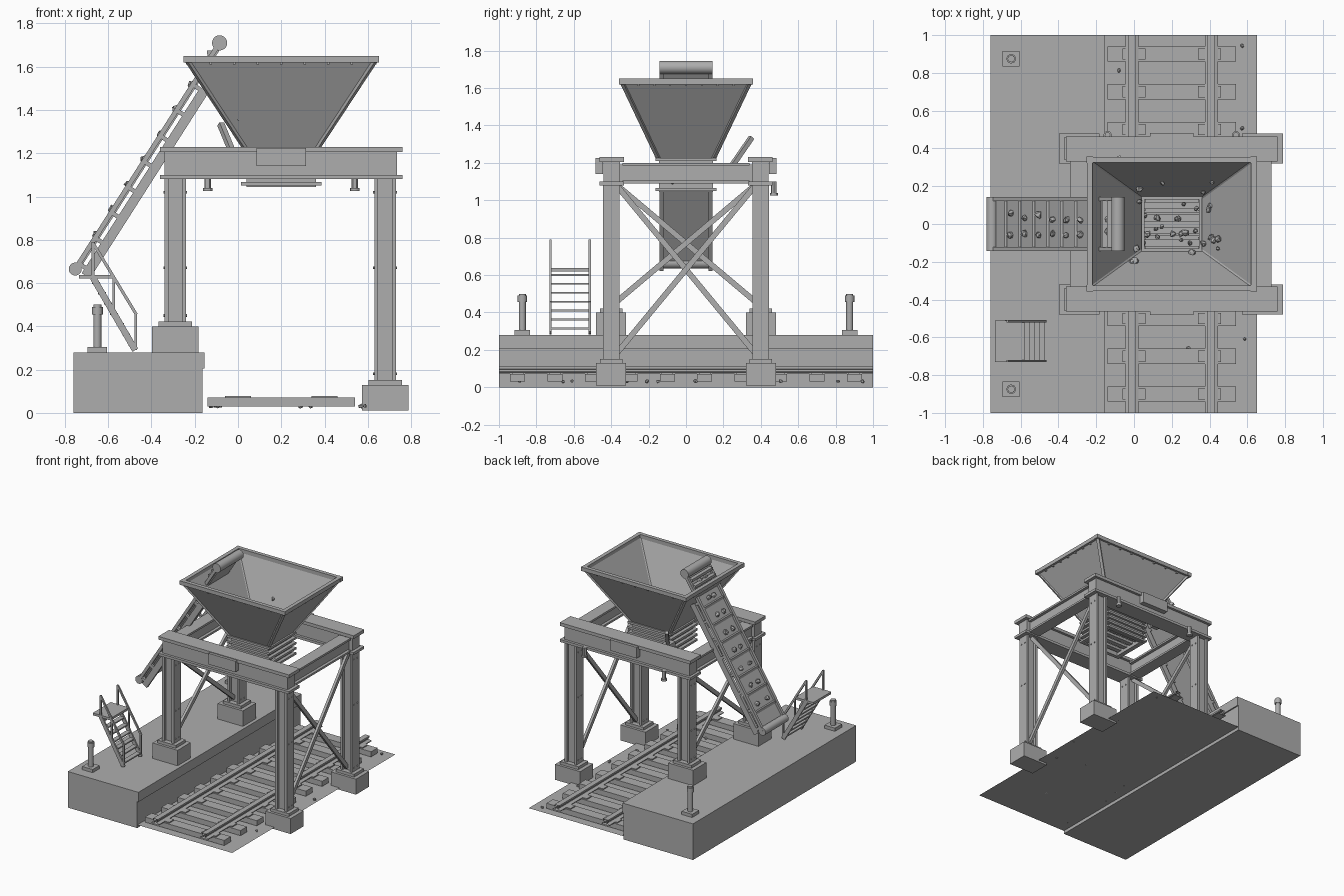
import bpy, bmesh, math, random
from mathutils import Vector, Matrix

random.seed(4)
if "Cube" in bpy.data.objects:
    bpy.data.objects.remove(bpy.data.objects["Cube"])

GREY = (0.42, 0.42, 0.42, 1)
steel = bpy.data.materials.new("plain grey")
steel.use_nodes = True
steel.diffuse_color = GREY
steel.node_tree.nodes["Principled BSDF"].inputs["Base Color"].default_value = GREY


def finish(name, bm, smooth=False):
    bmesh.ops.recalc_face_normals(bm, faces=bm.faces)
    mesh = bpy.data.meshes.new(name)
    bm.to_mesh(mesh)
    bm.free()
    mesh.materials.append(steel)
    ob = bpy.data.objects.new(name, mesh)
    bpy.context.collection.objects.link(ob)
    if smooth:
        bpy.ops.object.select_all(action="DESELECT")
        ob.select_set(True)
        bpy.context.view_layer.objects.active = ob
        bpy.ops.object.shade_smooth_by_angle()
    return ob


def box(bm, x, y, z):
    """Axis-aligned box from three (low, high) ranges."""
    size = [r[1] - r[0] for r in (x, y, z)]
    mid = [(r[0] + r[1]) / 2 for r in (x, y, z)]
    bmesh.ops.create_cube(bm, size=1, matrix=Matrix.Translation(mid) @ Matrix.Diagonal((*size, 1)))


def around(c, half):
    return (c - half, c + half)


def bar(bm, p, q, wide, thick):
    """Rectangular bar between two points, wide in the horizontal direction."""
    p, q = Vector(p), Vector(q)
    m = (q - p).to_track_quat("Z", "Y").to_matrix().to_4x4()
    m.translation = (p + q) / 2
    bmesh.ops.create_cube(bm, size=1, matrix=m @ Matrix.Diagonal((wide, thick, (q - p).length, 1)))


def rod(bm, p, q, r, sides=16):
    p, q = Vector(p), Vector(q)
    m = (q - p).to_track_quat("Z", "Y").to_matrix().to_4x4()
    m.translation = (p + q) / 2
    bmesh.ops.create_cone(bm, cap_ends=True, segments=sides, radius1=r, radius2=r,
                          depth=(q - p).length, matrix=m)


def rock(bm, pos, r):
    m = Matrix.Translation(pos) @ Matrix.Rotation(random.uniform(0, 6), 4, Vector((1, random.random(), 1)))
    new = bmesh.ops.create_icosphere(bm, subdivisions=1, radius=r, matrix=m)["verts"]
    for v in new:
        v.co = Vector(pos) + (v.co - Vector(pos)) * random.uniform(0.7, 1.2)


# Loading platform with a lip towards the track
bm = bmesh.new()
box(bm, (-0.76, -0.165), (-1, 1), (0, 0.28))
box(bm, (-0.165, -0.155), (-1, 1), (0.205, 0.28))
finish("platform", bm)

# Ground sheet
bm = bmesh.new()
bmesh.ops.create_grid(bm, x_segments=1, y_segments=1, size=1,
                      matrix=Matrix.Translation((0.243, 0, 0.025)) @ Matrix.Diagonal((0.407, 1, 1, 1)))
finish("ground_sheet", bm)

# Sleepers with rail plates
TRACK = 0.2
bm = bmesh.new()
for i in range(10):
    y = -0.9 + 0.2 * i
    box(bm, around(TRACK, 0.34), around(y, 0.04), (0.03, 0.07))
    for s in (-1, 1):
        box(bm, around(TRACK + s * 0.2, 0.06), around(y, 0.03), (0.07, 0.078))
finish("sleepers", bm)

# Rails, extruded from an open-ended section
section = [(0.034, 0.072), (0.034, 0.078), (0.009, 0.084), (0.009, 0.095), (0.02, 0.099), (0.02, 0.112)]
section += [(-x, z) for x, z in reversed(section)]
bm = bmesh.new()
for s in (-1, 1):
    rows = [[bm.verts.new((TRACK + s * 0.21 + x, y, z)) for x, z in section] for y in (-1, 1)]
    for i in range(len(section)):
        j = (i + 1) % len(section)
        bm.faces.new((rows[0][i], rows[0][j], rows[1][j], rows[1][i]))
finish("rails", bm)

# Footings and H-section columns
feet, cols, bolts = bmesh.new(), bmesh.new(), bmesh.new()
for x, base in ((-0.29, 0.28), (0.68, 0.01)):
    for y in (-0.4, 0.4):
        top = base + 0.12
        box(feet, around(x, 0.108), around(y, 0.08), (base, top))
        box(feet, around(x, 0.078), around(y, 0.06), (top, top + 0.022))
        for s in (-1, 1):
            box(cols, around(x + s * 0.041, 0.009), around(y, 0.044), (top + 0.022, 1.08))
            for z in (top + 0.05, 0.67, 1.02):
                for dy in (-0.02, 0.02):
                    rod(bolts, (x + s * 0.049, y + dy, z), (x + s * 0.055, y + dy, z), 0.006, 6)
        box(cols, around(x, 0.035), around(y, 0.022), (top + 0.022, 1.08))
finish("footings", feet)
finish("columns", cols)
finish("column_bolts", bolts)

# Main beams, cross beams and front plates
bm = bmesh.new()
for s in (-1, 1):
    y = s * 0.397
    box(bm, (-0.34, 0.735), around(y, 0.045), (1.1, 1.205))
    for z in ((1.08, 1.1), (1.205, 1.23)):
        box(bm, (-0.36, 0.76), around(y, 0.065), z)
    box(bm, (0.085, 0.315), around(s * 0.463, 0.02), (1.14, 1.225))
finish("main_beams", bm)
bm = bmesh.new()
for x in (-0.29, 0.68):
    box(bm, around(x, 0.025), (-0.36, 0.36), (1.1, 1.19))
    for z in ((1.09, 1.105), (1.185, 1.2)):
        box(bm, around(x, 0.048), (-0.34, 0.34), z)
finish("cross_beams", bm)

# Diagonal bracing on both ends
bm = bmesh.new()
for x, low in ((0.68, 0.17), (-0.29, 0.45)):
    for s in (-1, 1):
        bar(bm, (x + s * 0.012, -s * 0.38, low), (x + s * 0.012, s * 0.38, 1.09), 0.02, 0.03)
finish("bracing", bm)

# Hopper: sloped shell, rim, corner strips and rivets
TOP = [(sx * 0.435 + 0.2, sy * 0.34, 1.635) for sx, sy in ((-1, -1), (1, -1), (1, 1), (-1, 1))]
LOW = [(sx * 0.165 + 0.2, sy * 0.145, 1.225) for sx, sy in ((-1, -1), (1, -1), (1, 1), (-1, 1))]
bm = bmesh.new()
hi, lo = [[bm.verts.new(p) for p in ring] for ring in (TOP, LOW)]
for i in range(4):
    bm.faces.new((lo[i], lo[i - 1], hi[i - 1], hi[i]))
hopper = finish("hopper", bm)
shell = hopper.modifiers.new("shell", "SOLIDIFY")
shell.thickness = 0.015
shell.offset = 0
bm = bmesh.new()
for i in range(4):
    bar(bm, TOP[i - 1], TOP[i], 0.03, 0.03)
    bar(bm, LOW[i], TOP[i], 0.022, 0.022)
    box(bm, around(TOP[i][0], 0.017), around(TOP[i][1], 0.017), (1.62, 1.65))
    for k in range(1, 8):
        p = Vector(TOP[i - 1]).lerp(Vector(TOP[i]), k / 8)
        box(bm, around(p.x, 0.006), around(p.y, 0.006), (1.61, 1.625))
finish("hopper_rim", bm)

# Ribbed neck below the hopper, with outlet slats
bm = bmesh.new()
for s in (-1, 1):
    box(bm, around(0.2 + s * 0.152, 0.008), (-0.145, 0.145), (1.045, 1.24))
    box(bm, (0.04, 0.36), around(s * 0.137, 0.008), (1.045, 1.24))
    for z in (1.05, 1.09, 1.13, 1.17, 1.21):
        box(bm, around(0.2 + s * 0.17, 0.016), (-0.16, 0.16), (z, z + 0.016))
        box(bm, (0.014, 0.386), around(s * 0.15, 0.013), (z, z + 0.016))
for k in range(4):
    box(bm, (0.05, 0.35), around(-0.1 + k * 0.066, 0.018), (1.07, 1.09))
finish("hopper_neck", bm)

# Hanging pegs and control lever
bm = bmesh.new()
for x in (-0.14, 0.54):
    rod(bm, (x, 0.47, 1.03), (x, 0.47, 1.1), 0.015, 12)
    rod(bm, (x, 0.47, 1.025), (x, 0.47, 1.04), 0.022, 12)
finish("hanging_pegs", bm, True)
bm = bmesh.new()
bar(bm, (-0.02, 0.25, 1.19), (-0.08, 0.35, 1.335), 0.025, 0.025)
box(bm, around(-0.02, 0.03), (0.2, 0.28), (1.16, 1.2))
finish("lever", bm)

# Conveyor: side channels, belt, cleats, pulleys and load
START, END = Vector((-0.752, 0, 0.665)), Vector((-0.085, 0, 1.71))
along = (END - START).normalized()
out = Vector((-along.z, 0, along.x))
side = Vector((0, 1, 0))
frame, belt, load = bmesh.new(), bmesh.new(), bmesh.new()
for s in (-1, 1):
    edge = side * s * 0.132
    bar(frame, START + edge - out * 0.058, END + edge - out * 0.058 - along * 0.22, 0.022, 0.045)
    bar(frame, START + edge, END + edge, 0.022, 0.022)
    for k in range(8):
        p = START + edge + along * (0.03 + 0.14 * k)
        bar(frame, p, p - out * 0.06, 0.018, 0.02)
finish("conveyor_frame", frame)
bar(belt, START - out * 0.012, END - out * 0.012, 0.245, 0.012)
for k in range(1, 9):
    p = START + along * 0.137 * k
    bar(belt, p - side * 0.122, p + side * 0.122, 0.014, 0.02)
    for y in (-0.05, 0.04):
        rock(load, p + along * 0.05 + side * (y + random.uniform(-0.02, 0.02)) + out * 0.003, 0.02)
finish("conveyor_belt", belt)
finish("belt_load", load)
bm = bmesh.new()
for p, r in ((START, 0.03), (END, 0.035)):
    rod(bm, p - side * 0.142, p + side * 0.142, r, 20)
finish("conveyor_pulleys", bm, True)
bm = bmesh.new()
for a in (0.06, 0.11):
    p = END - along * a + out * 0.012
    bar(bm, p - side * 0.125, p + side * 0.125, 0.03, 0.02)
finish("conveyor_head", bm)

# Access stairs with landing and handrails
bm = bmesh.new()
box(bm, (-0.735, -0.58), (-0.73, -0.51), (0.62, 0.638))
for y in (-0.725, -0.515):
    bar(bm, (-0.67, y, 0.625), (-0.475, y, 0.29), 0.012, 0.03)
    bar(bm, (-0.67, y, 0.785), (-0.47, y, 0.455), 0.012, 0.014)
    for x, low, high in ((-0.67, 0.62, 0.79), (-0.575, 0.45, 0.63), (-0.473, 0.29, 0.46)):
        box(bm, around(x, 0.006), around(y, 0.006), (low, high))
for k in range(7):
    t = (k + 0.5) / 7
    box(bm, around(-0.67 + 0.195 * t, 0.018), (-0.72, -0.52), around(0.625 - 0.335 * t, 0.005))
finish("stairs", bm)

# Bollards
bm = bmesh.new()
for y in (-0.875, 0.875):
    box(bm, around(-0.65, 0.045), around(y, 0.042), (0.28, 0.305))
    rod(bm, (-0.65, y, 0.3), (-0.65, y, 0.5), 0.019)
    rod(bm, (-0.65, y, 0.455), (-0.65, y, 0.49), 0.025)
finish("bollards", bm, True)

# Loose rocks on the hopper walls and the ground
bm = bmesh.new()
for k in range(38):
    x, y = random.uniform(-0.02, 0.45), random.uniform(-0.2, 0.22)
    rise = max((abs(x - 0.2) - 0.165) / 0.27, (abs(y) - 0.145) / 0.195, 0)
    z = 1.25 + 0.41 * rise if rise > 0 else 1.1
    rock(bm, (x, y, z), random.uniform(0.012, 0.022))
for k in range(14):
    rock(bm, (random.choice((-0.1, 0.3, 0.59)) + random.uniform(-0.03, 0.04),
              random.uniform(-0.95, 0.95), 0.032), random.uniform(0.008, 0.014))
finish("loose_rocks", bm)
